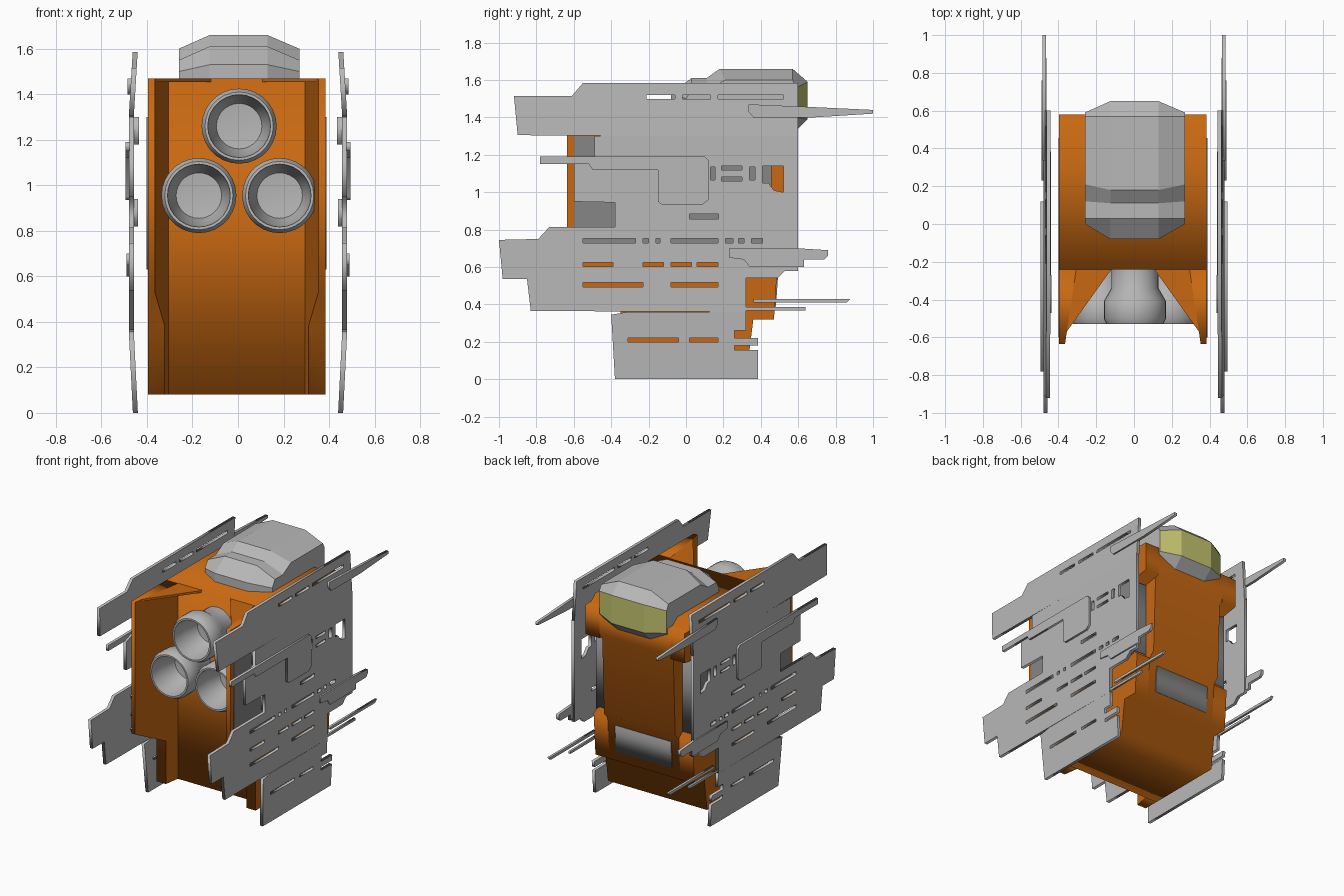
import bpy
import bmesh
from math import tau
from mathutils import Matrix, Vector

default_cube = bpy.data.objects.get("Cube")
if default_cube:
    bpy.data.objects.remove(default_cube, do_unlink=True)


def make_material(name, red, green, blue):
    material = bpy.data.materials.new(name)
    material.use_nodes = True
    colour = (red, green, blue, 1)
    material.diffuse_color = colour
    shader = next(n for n in material.node_tree.nodes if n.type == 'BSDF_PRINCIPLED')
    shader.inputs["Base Color"].default_value = colour
    return material


ORANGE = make_material("orange_paint", .58, .14, .006)
GREY = make_material("light_grey_metal", .48, .48, .48)
DARK = make_material("dark_grey_panel", .24, .24, .24)
GLASS = make_material("yellow_glass", .56, .56, .16)


def add_object(name, mesh, *materials):
    part = bpy.data.objects.new(name, mesh)
    bpy.context.scene.collection.objects.link(part)
    for material in materials:
        mesh.materials.append(material)
    return part


def finish(name, bm, *materials):
    bmesh.ops.remove_doubles(bm, verts=bm.verts, dist=.0001)
    bmesh.ops.recalc_face_normals(bm, faces=bm.faces)
    mesh = bpy.data.meshes.new(name)
    bm.to_mesh(mesh)
    bm.free()
    return add_object(name, mesh, *materials)


def slab(name, outline, inner, outer, material, side=1, holes=()):
    """Side profile in (y, z) with holes, spanning x from inner to outer."""
    curve = bpy.data.curves.new(name + "_profile", 'CURVE')
    curve.dimensions = '2D'
    curve.fill_mode = 'BOTH'
    curve.extrude = .5
    for loop in [outline, *holes]:
        spline = curve.splines.new('POLY')
        spline.points.add(len(loop) - 1)
        for point, (y, z) in zip(spline.points, loop):
            point.co = (y, z, 0, 1)
        spline.use_cyclic_u = True
    helper = bpy.data.objects.new(name + "_profile", curve)
    bpy.context.scene.collection.objects.link(helper)
    graph = bpy.context.evaluated_depsgraph_get()
    flat = bpy.data.meshes.new_from_object(helper.evaluated_get(graph))
    bm = bmesh.new()
    bm.from_mesh(flat)
    for vert in bm.verts:
        y, z, depth = vert.co
        edge = outer if depth > 0 else inner
        x = edge(y, z) if callable(edge) else edge
        vert.co = (side * x, y, z)
    bpy.data.objects.remove(helper, do_unlink=True)
    bpy.data.curves.remove(curve)
    bpy.data.meshes.remove(flat)
    return finish(name, bm, material)


def rect(y0, y1, z0, z1):
    return [(y0, z0), (y1, z0), (y1, z1), (y0, z1)]


def row(z, height, *spans):
    return [rect(a, b, z - height / 2, z + height / 2) for a, b in spans]


# Hull body: a centre block with a stepped back
foot = [(.49, .62), (.47, .32), (.36, .32), (.33, .08)]
roof = [(-.24, .08), (-.24, 1.47), (.47, 1.47), (.52, 1.43), (.58, 1.43)]
hull = [slab("hull_core", roof + [(.58, 1.25), (.55, 1.2), (.53, .66)] + foot, -.28, .28, ORANGE)]

# Rear window panel, lying on the sloped lower back
hull.append(slab("rear_panel", [(.47, .39), (.481, .39), (.494, .58), (.48, .58)], -.22, .22, DARK))


def wing_inner(y, z):
    return .3 + .15 * (-.24 - y)


for side, tag in ((1, "left"), (-1, "right")):
    # Flank with a corner notch, and the front wing beside the engine bay
    hull.append(slab(tag + "_flank", roof + [(.58, 1.22), (.45, 1.2), (.45, .65)] + foot,
                     .28, .39, ORANGE, side))
    wing = [(-.635, 1.47), (-.635, .53), (-.35, .385), (-.35, .08), (-.24, .08), (-.24, 1.47)]
    hull.append(slab(tag + "_front_wing", wing, wing_inner, .39, ORANGE, side))

    # Dark inserts on the flank and in the corner notch
    hull.append(slab(tag + "_side_panel", rect(-.6, .455, .63, 1.3), .38, .395, DARK, side))
    hull.append(slab(tag + "_notch_panel", rect(.44, .457, .66, 1.19), .285, .388, DARK, side))

    # Triangular lid over the corner of the engine bay
    bm = bmesh.new()
    corners = [(.35, -.57), (.3, -.235), (.11, -.235)]
    lid = bm.faces.new([bm.verts.new((side * x, y, 1.455)) for x, y in corners])
    top = bmesh.ops.extrude_face_region(bm, geom=[lid])["geom"]
    for vert in (v for v in top if isinstance(v, bmesh.types.BMVert)):
        vert.co.z = 1.47
    hull.append(finish(tag + "_bay_lid", bm, ORANGE))

for part in hull:
    part.location.x = -.006


# Engine nozzles, turned around the y axis
def nozzle(name, x, z):
    profile = [(-.23, .125), (-.34, .125), (-.41, .165), (-.5, .165), (-.53, .15),
               (-.53, .138), (-.42, .13), (-.32, .1), (-.31, 0)]
    bm = bmesh.new()
    points = [bm.verts.new((r, y, 0)) for y, r in profile]
    edges = [bm.edges.new(pair) for pair in zip(points, points[1:])]
    bmesh.ops.spin(bm, geom=points + edges, cent=(0, 0, 0), axis=(0, 1, 0),
                   angle=tau, steps=28, use_duplicate=False)
    bm.transform(Matrix.Translation(Vector((x, 0, z))))
    part = finish(name, bm, GREY)
    bpy.ops.object.select_all(action='DESELECT')
    part.select_set(True)
    bpy.context.view_layer.objects.active = part
    bpy.ops.object.shade_smooth_by_angle()


nozzle("upper_engine", .005, 1.26)
nozzle("lower_right_engine", -.172, .955)
nozzle("lower_left_engine", .183, .955)

# Faceted cabin: four matching profiles bridged across x
middle = [(-.08, 1.46), (-.08, 1.53), (.03, 1.61), (.11, 1.61), (.18, 1.66),
          (.57, 1.66), (.65, 1.59), (.65, 1.39), (.56, 1.3)]
outside = [(0, 1.46), (0, 1.5), (.03, 1.55), (.12, 1.55), (.21, 1.6),
           (.57, 1.6), (.59, 1.56), (.59, 1.4), (.53, 1.33)]
bm = bmesh.new()
ribs = [[bm.verts.new((x, y, z)) for y, z in loop]
        for x, loop in ((-.26, outside), (-.125, middle), (.13, middle), (.27, outside))]
for rib, following in zip(ribs, ribs[1:]):
    for i in range(len(rib)):
        j = (i + 1) % len(rib)
        face = bm.faces.new((rib[i], rib[j], following[j], following[i]))
        face.material_index = int(i == 6)
bm.faces.new(ribs[0])
bm.faces.new(ribs[-1])
finish("cabin", bm, GREY, GLASS)


# Side armour: slotted plates leaning in at the top and bottom
def armour_inner(y, z):
    return .458 - .05 * max(0, .36 - z) - .06 * max(0, z - 1.3)


def armour_outer(y, z):
    return armour_inner(y, z) + .022


lower = [(-.4, .345), (-.38, 0), (.385, 0), (.385, .155), (.26, .155), (.26, .18),
         (.385, .18), (.385, .22), (.26, .22), (.26, .26), (.32, .26), (.32, .36), (-.31, .36)]
lower_slots = row(.21, .02, (-.31, -.04), (.02, .17))

centre = [(-1, .745), (-.98, .535), (-.85, .535), (-.83, .365), (.32, .36), (.32, .54),
          (.49, .54), (.53, .58), (.6, .58), (.6, 1.3), (-.49, 1.3), (-.49, 1.19),
          (-.6, 1.15), (-.6, .95), (-.38, .945), (-.38, .815), (-.73, .815), (-.79, .75)]
centre_slots = (
    row(.505, .022, (-.55, -.23), (-.08, .17))
    + row(.613, .022, (-.55, -.39), (-.23, -.12), (-.08, .03), (.06, .17))
    + row(.74, .025, (-.55, -.27), (-.23, -.2), (-.16, -.14), (-.08, .17),
          (.21, .25), (.28, .31), (.35, .41))
    + row(.87, .025, (.02, .175))
    + row(1.1, .07, (.13, .155), (.34, .37))
    + row(1.13, .02, (.19, .3)) + row(1.07, .02, (.19, .3))
    + [[(.41, 1.14), (.52, 1.14), (.52, 1), (.47, 1.01), (.44, 1.05), (.41, 1.05)]])

upper = [(-.92, 1.515), (-.9, 1.305), (-.2, 1.3), (.6, 1.3), (.6, 1.585), (-.55, 1.585), (-.61, 1.515)]
upper_slots = row(1.51, .022, (-.21, -.06), (-.02, .13), (.17, .52))

# Raised plates, struts and spikes fixed to the armour
raised = [(-.78, 1.15), (-.78, 1.19), (.1, 1.19), (.12, 1.17), (.12, .96), (.09, .935),
          (-.13, .935), (-.15, .95), (-.15, 1.12), (-.5, 1.12), (-.52, 1.15)]
top_spike = [(.335, 1.47), (.335, 1.43), (.36, 1.4), (.68, 1.4), (1, 1.42), (1, 1.44), (.68, 1.455)]
mid_spike = [(.23, .7), (.23, .65), (.31, .64), (.34, .6), (.63, .6), (.63, .64),
             (.74, .64), (.76, .66), (.76, .69), (.6, .7)]
tail_rod = [(.36, .41), (.36, .43), (.88, .43), (.86, .41)]

for side, tag in ((1, "left"), (-1, "right")):
    for name, outline, slots in (("lower_armour", lower, lower_slots),
                                 ("centre_armour", centre, centre_slots),
                                 ("upper_armour", upper, upper_slots)):
        slab(f"{tag}_{name}", outline, armour_inner, armour_outer, GREY, side, slots)
    for name, outline, inner, outer in (
            ("raised_plate", raised, .475, .495),
            ("top_spike", top_spike, .465, .485),
            ("middle_spike", mid_spike, .47, .49),
            ("tail_rod", tail_rod, .462, .478),
            ("short_rod", rect(.3, .64, .368, .386), .462, .476),
            ("upper_strut", rect(-.47, -.27, 1.18, 1.3), .436, .46),
            ("lower_strut", rect(-.37, -.27, .82, .94), .44, .46)):
        slab(f"{tag}_{name}", outline, inner, outer, GREY, side)
